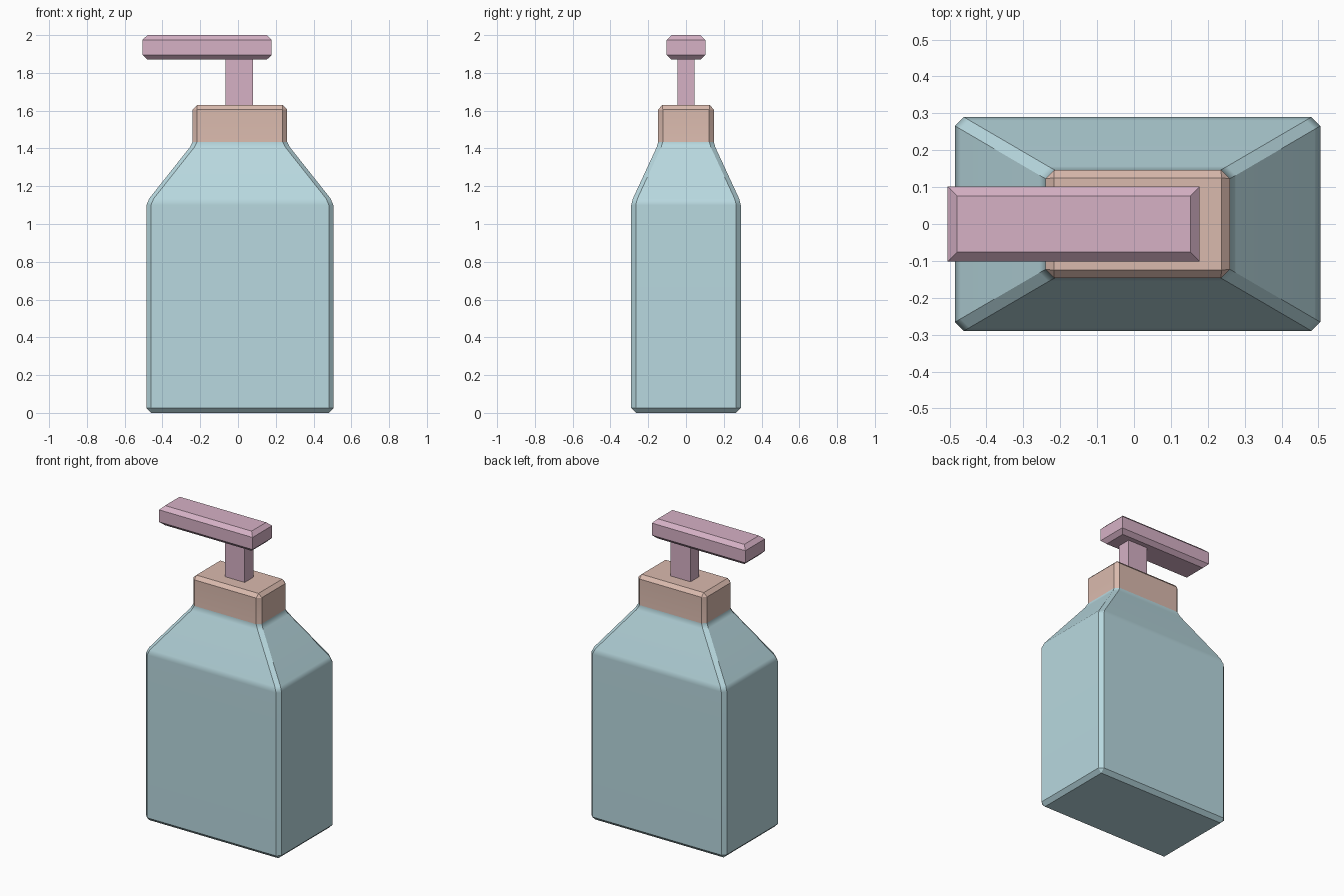
import bpy, bmesh

if "Cube" in bpy.data.objects:
    bpy.data.objects.remove(bpy.data.objects["Cube"])

def material(name, rgb):
    m = bpy.data.materials.new(name)
    m.diffuse_color = (*rgb, 1)
    m.use_nodes = True
    m.node_tree.nodes["Principled BSDF"].inputs["Base Color"].default_value = m.diffuse_color
    return m

blue = material("pale blue", (0.48, 0.69, 0.74))
peach = material("peach", (0.70, 0.49, 0.42))
pink = material("dusty pink", (0.67, 0.44, 0.56))

def section(hx, hy, c):
    """Rectangle with corners cut by c (plain rectangle if c is 0)."""
    if c == 0:
        pts = []
        for sx, sy in ((1, 1), (-1, 1), (-1, -1), (1, -1)):
            pts += [(sx * hx, sy * hy)] * 2
        return pts
    return [(hx, hy - c), (hx - c, hy), (c - hx, hy), (-hx, hy - c),
            (-hx, c - hy), (c - hx, -hy), (hx - c, -hy), (hx, c - hy)]

def loft(name, cx, rings, mats, split=None):
    """Stack of (z, half x, half y, corner cut) rings, capped at both ends."""
    bm = bmesh.new()
    loops = [[bm.verts.new((cx + x, y, z)) for x, y in section(hx, hy, c)]
             for z, hx, hy, c in rings]
    for a, b in zip(loops, loops[1:]):
        for i in range(8):
            j = (i + 1) % 8
            bm.faces.new((a[i], a[j], b[j], b[i]))
    bm.faces.new(loops[0][::-1])
    bm.faces.new(loops[-1])
    bmesh.ops.remove_doubles(bm, verts=bm.verts, dist=1e-4)
    bmesh.ops.recalc_face_normals(bm, faces=bm.faces)
    for f in bm.faces:
        if split and f.calc_center_median().z > split:
            f.material_index = 1
    me = bpy.data.meshes.new(name)
    bm.to_mesh(me)
    bm.free()
    for m in mats:
        me.materials.append(m)
    ob = bpy.data.objects.new(name, me)
    bpy.context.collection.objects.link(ob)
    return ob

# Bottle body, sloped shoulder and collar
bottle = loft("bottle", 0.01, [
    (0.0, 0.47, 0.265, 0),
    (0.025, 0.495, 0.29, 0.024),
    (1.10, 0.495, 0.29, 0.024),
    (1.135, 0.480, 0.281, 0.024),
    (1.405, 0.266, 0.156, 0.024),
    (1.435, 0.25, 0.147, 0.024),
    (1.607, 0.25, 0.147, 0.024),
    (1.63, 0.227, 0.125, 0)], [blue, peach], 1.435)
bpy.context.view_layer.objects.active = bottle
bottle.select_set(True)
bpy.ops.object.shade_smooth_by_angle(angle=0.55)
wn = bottle.modifiers.new("flat_faces", 'WEIGHTED_NORMAL')
wn.keep_sharp = True

# Pump stem
loft("pump_stem", 0.0075, [(1.61, 0.0725, 0.045, 0), (1.89, 0.0725, 0.045, 0)], [pink])

# Pump head with chamfered top and bottom rims
loft("pump_head", -0.1635, [
    (1.87, 0.316, 0.076, 0), (1.895, 0.3415, 0.102, 0),
    (1.975, 0.3415, 0.102, 0), (2.0, 0.316, 0.076, 0)], [pink])
